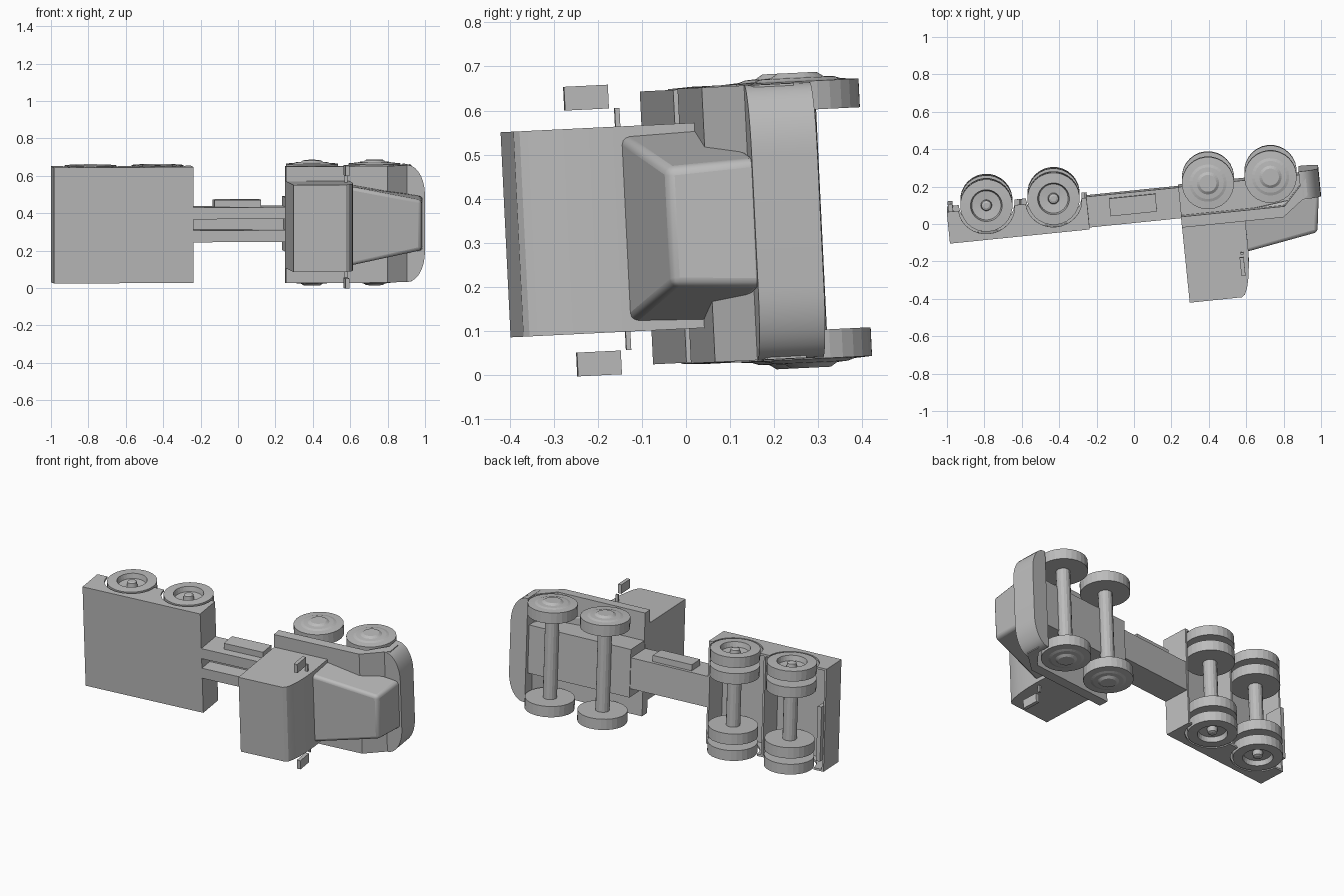
import bpy, bmesh, math
from mathutils import Matrix, Vector

cube = bpy.data.objects.get("Cube")
if cube:
    bpy.data.objects.remove(cube, do_unlink=True)

# Truck lying on its side: local x forward, y towards the wheels, z across
POSE = (Matrix.Translation((0, 0, 0.338)) @ Matrix.Rotation(math.radians(2.8), 4, 'X')
        @ Matrix.Rotation(math.radians(5.8), 4, 'Z'))

grey = bpy.data.materials.new("plain_grey")
grey.use_nodes = True
GREY = (0.5, 0.5, 0.5, 1)
grey.diffuse_color = GREY
grey.node_tree.nodes["Principled BSDF"].inputs["Base Color"].default_value = GREY


def finish(name, bm, bevel=0, smooth=False):
    bmesh.ops.recalc_face_normals(bm, faces=bm.faces)
    mesh = bpy.data.meshes.new(name)
    bm.to_mesh(mesh)
    bm.free()
    mesh.materials.append(grey)
    ob = bpy.data.objects.new(name, mesh)
    bpy.context.collection.objects.link(ob)
    ob.matrix_world = POSE
    if bevel:
        mod = ob.modifiers.new("soft_edges", 'BEVEL')
        mod.width, mod.segments = bevel, 3
    if smooth:
        bpy.ops.object.select_all(action='DESELECT')
        ob.select_set(True)
        bpy.context.view_layer.objects.active = ob
        bpy.ops.object.shade_smooth_by_angle(angle=math.radians(30))
    return ob


def box(name, x, y, z):
    bm = bmesh.new()
    bmesh.ops.create_cube(bm, size=1)
    for v in bm.verts:
        v.co = [(r[0] + r[1]) / 2 + c * (r[1] - r[0]) for c, r in zip(v.co, (x, y, z))]
    return finish(name, bm)


def extrude(name, points, direction, **kw):
    bm = bmesh.new()
    face = bm.faces.new([bm.verts.new(p) for p in points])
    out = bmesh.ops.extrude_face_region(bm, geom=[face], use_keep_orig=True)
    moved = [g for g in out["geom"] if isinstance(g, bmesh.types.BMVert)]
    bmesh.ops.translate(bm, verts=moved, vec=Vector(direction))
    return finish(name, bm, **kw)


def side_profile(name, pts, z0, z1, **kw):
    return extrude(name, [(x, y, z0) for x, y in pts], (0, 0, z1 - z0), **kw)


def lathe(name, x, y, profile, side=1, steps=28):
    """Revolve (radius, z) pairs about the axle line."""
    bm = bmesh.new()
    rings = []
    for r, z in profile:
        rings.append([bm.verts.new((x + r * math.cos(math.tau * i / steps),
                                    y + r * math.sin(math.tau * i / steps), z * side))
                      for i in range(steps)])
    for a, b in zip(rings, rings[1:]):
        for i in range(steps):
            j = (i + 1) % steps
            bm.faces.new((a[i], a[j], b[j], b[i]))
    bm.faces.new(rings[0])
    bm.faces.new(rings[-1])
    return finish(name, bm)


# Wheels and axles
AXLE_Y, R = 0.193, 0.14
FRONT, REAR = (0.417, 0.753), (-0.774, -0.413)
domed = [(R, 0.25), (R, 0.315), (0.1, 0.318), (0.085, 0.323), (0.06, 0.325),
         (0.045, 0.335), (0.02, 0.335)]
dished = [(R, 0.25), (R, 0.312), (0.085, 0.315), (0.078, 0.285), (0.03, 0.28),
          (0.026, 0.307), (0.015, 0.312)]
inner = [(R, 0.15), (R, 0.215)]
for x in FRONT + REAR:
    lathe("axle", x, AXLE_Y, [(0.04, -0.26), (0.04, 0.26)], steps=16)
    for s in (1, -1):
        if x in FRONT:
            lathe("front_wheel", x, AXLE_Y, domed, s)
        else:
            lathe("rear_wheel", x, AXLE_Y, dished, s)
            lathe("inner_rear_wheel", x, AXLE_Y, inner, s)

# Flat bed with arched side skirts and cross walls
BACK, HEAD, BED, LOW = -0.988, -0.237, 0.01, 0.18
box("bed_floor", (BACK, HEAD), (BED, 0.027), (-0.31, 0.31))
skirt = [(BACK, BED), (BACK, LOW)]
for x in REAR:
    for i in range(17):
        a = math.pi * (1 - i / 16)
        skirt.append((x + 0.15 * math.cos(a), LOW - 0.138 * math.sin(a)))
skirt += [(HEAD, LOW), (HEAD, BED)]
for s in (1, -1):
    side_profile("side_skirt", skirt, s * 0.298, s * 0.31)
for x in (BACK, -0.6, HEAD - 0.012):
    box("bed_cross_wall", (x, x + 0.012), (BED, LOW), (-0.31, 0.31))
box("tail_bar", (-0.98, -0.955), (0.1, 0.21), (-0.24, 0.09))

# Chassis: closed underside, two rails with an open channel between
box("chassis_base", (HEAD, 0.3), (0.1, 0.175), (-0.093, 0.093))
for s in (1, -1):
    box("chassis_rail", (HEAD, 0.3), (BED, 0.1), sorted((s * 0.03, s * 0.093)))
box("fuel_tank", (-0.12, 0.13), (0.06, 0.155), (0.09, 0.13))
box("engine_bay", (0.256, 0.92), (0, 0.18), (-0.145, 0.145))

# Cab with a curved windscreen
cab = [(0.255, 0.02), (0.255, -0.438), (0.535, -0.437), (0.553, -0.425), (0.568, -0.39),
       (0.58, -0.34), (0.59, -0.27), (0.595, -0.19), (0.595, 0.02)]
side_profile("cab", cab, -0.233, 0.233, smooth=True)

# Tapered hood
bm = bmesh.new()
rear_ring = [(0.58, 0.02, -0.218), (0.58, -0.2, -0.212), (0.58, -0.2, 0.212), (0.58, 0.02, 0.218)]
nose_ring = [(1.0, 0.07, -0.145), (0.972, -0.137, -0.133), (0.972, -0.137, 0.133), (1.0, 0.07, 0.145)]
a, b = [[bm.verts.new(p) for p in ring] for ring in (rear_ring, nose_ring)]
bm.faces.new(a)
bm.faces.new(b)
for i in range(4):
    j = (i + 1) % 4
    bm.faces.new((a[i], a[j], b[j], b[i]))
finish("hood", bm, bevel=0.018, smooth=True)

# Fender shelves sloping down into the bumper
fender = [(0.255, -0.03), (0.8, -0.03), (0.94, 0.075), (0.94, 0.165), (0.812, 0.028), (0.255, 0.028)]
for s in (1, -1):
    side_profile("fender", fender, s * 0.13, s * 0.312)

# Bumper with rounded corners
outline = [(0.905, 0.055, -0.313)]
for s in (-1, 1):
    arc = [(0.915 + 0.095 * math.sin(t), 0.055, s * (0.153 + 0.16 * math.cos(t)))
           for t in [math.pi / 2 * i / 10 for i in range(11)]]
    outline += arc if s < 0 else arc[::-1]
outline.append((0.905, 0.055, 0.313))
extrude("front_bumper", outline, (0, 0.15, 0), smooth=True)

# Mirrors and small side brackets
for s in (1, -1):
    box("mirror", (0.545, 0.567), (-0.32, -0.22), sorted((s * 0.275, s * 0.329)))
    box("mirror_bracket", (0.552, 0.567), (-0.207, -0.196), sorted((s * 0.23, s * 0.275)))
